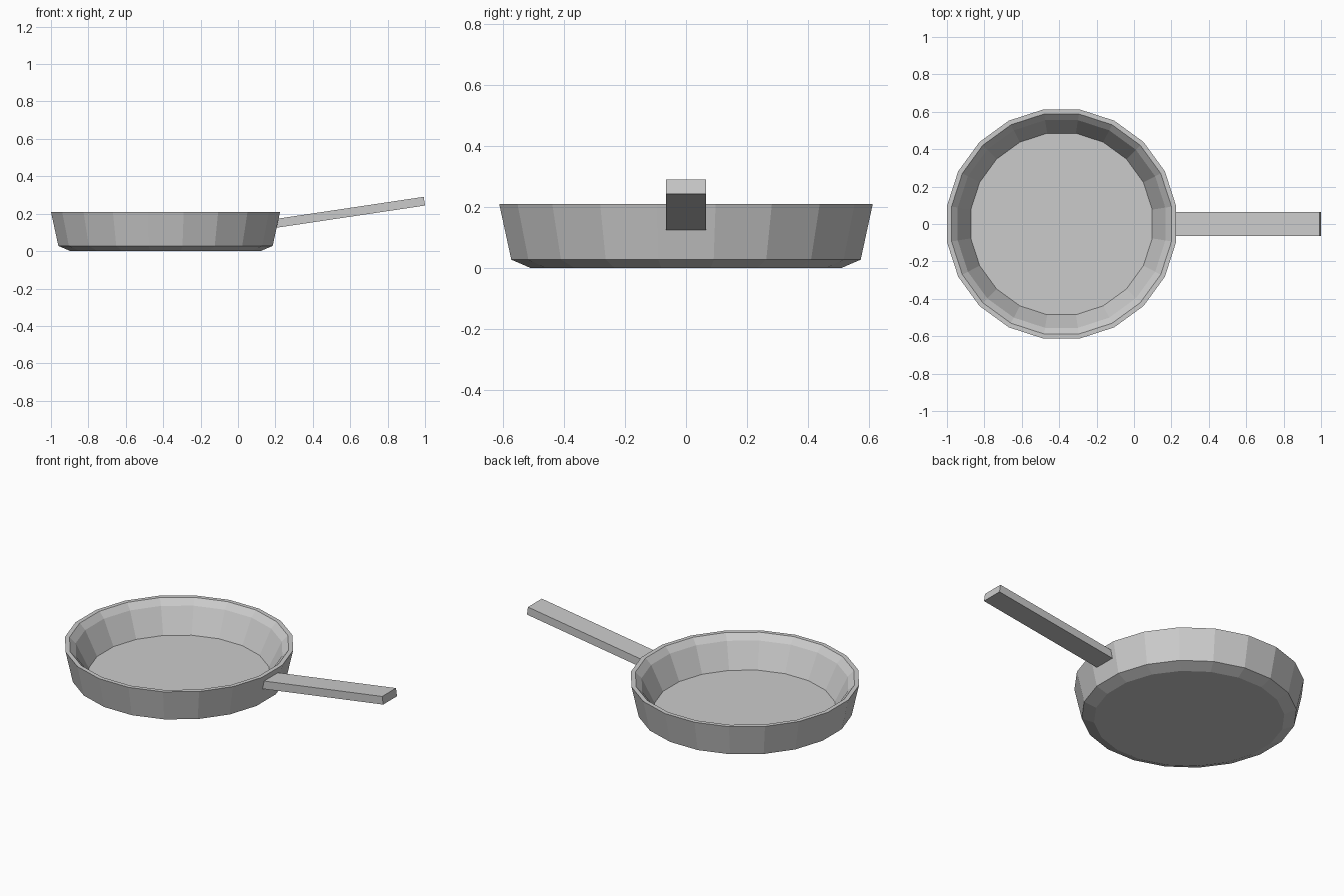
import bpy, bmesh, math
from mathutils import Matrix

if "Cube" in bpy.data.objects:
    bpy.data.objects.remove(bpy.data.objects["Cube"])

SIDES = 20
CX = -0.3875
K = 1 / math.cos(math.pi / SIDES)   # flat-to-flat radius -> corner radius

metal = bpy.data.materials.new("grey metal")
metal.diffuse_color = (0.6, 0.6, 0.6, 1)
metal.use_nodes = True
metal.node_tree.nodes["Principled BSDF"].inputs["Base Color"].default_value = metal.diffuse_color


def finish(bm, name):
    bmesh.ops.recalc_face_normals(bm, faces=bm.faces[:])
    me = bpy.data.meshes.new(name)
    bm.to_mesh(me)
    bm.free()
    me.materials.append(metal)
    ob = bpy.data.objects.new(name, me)
    bpy.context.collection.objects.link(ob)
    return ob


# Pan body: one closed profile turned around z, from underside to cooking floor
profile = [(0.508, 0.0), (0.573, 0.028), (0.6125, 0.21),
           (0.588, 0.21), (0.555, 0.176), (0.485, 0.033)]
bm = bmesh.new()
rings = []
for r, z in profile:
    ring = []
    for i in range(SIDES):
        a = 2 * math.pi * (i + 0.5) / SIDES
        ring.append(bm.verts.new((CX + r * K * math.cos(a), r * K * math.sin(a), z)))
    rings.append(ring)
for lo, hi in zip(rings, rings[1:]):
    for i in range(SIDES):
        j = (i + 1) % SIDES
        bm.faces.new((lo[i], lo[j], hi[j], hi[i]))
bm.faces.new(rings[0][::-1])
bm.faces.new(rings[-1])
finish(bm, "pan_body")

# Handle: straight bar tilted upward, its inner end buried in the pan wall
tilt = math.radians(8.5)
length, width, thick = 0.81, 0.13, 0.047
bm = bmesh.new()
bmesh.ops.create_cube(bm, size=1)
bmesh.ops.scale(bm, vec=(length, width, thick), verts=bm.verts)
bmesh.ops.translate(bm, vec=(-length / 2, 0, 0), verts=bm.verts)
bmesh.ops.transform(bm, verts=bm.verts, matrix=Matrix.Translation((0.9965, 0, 0.267))
                    @ Matrix.Rotation(-tilt, 4, 'Y'))
finish(bm, "handle")
